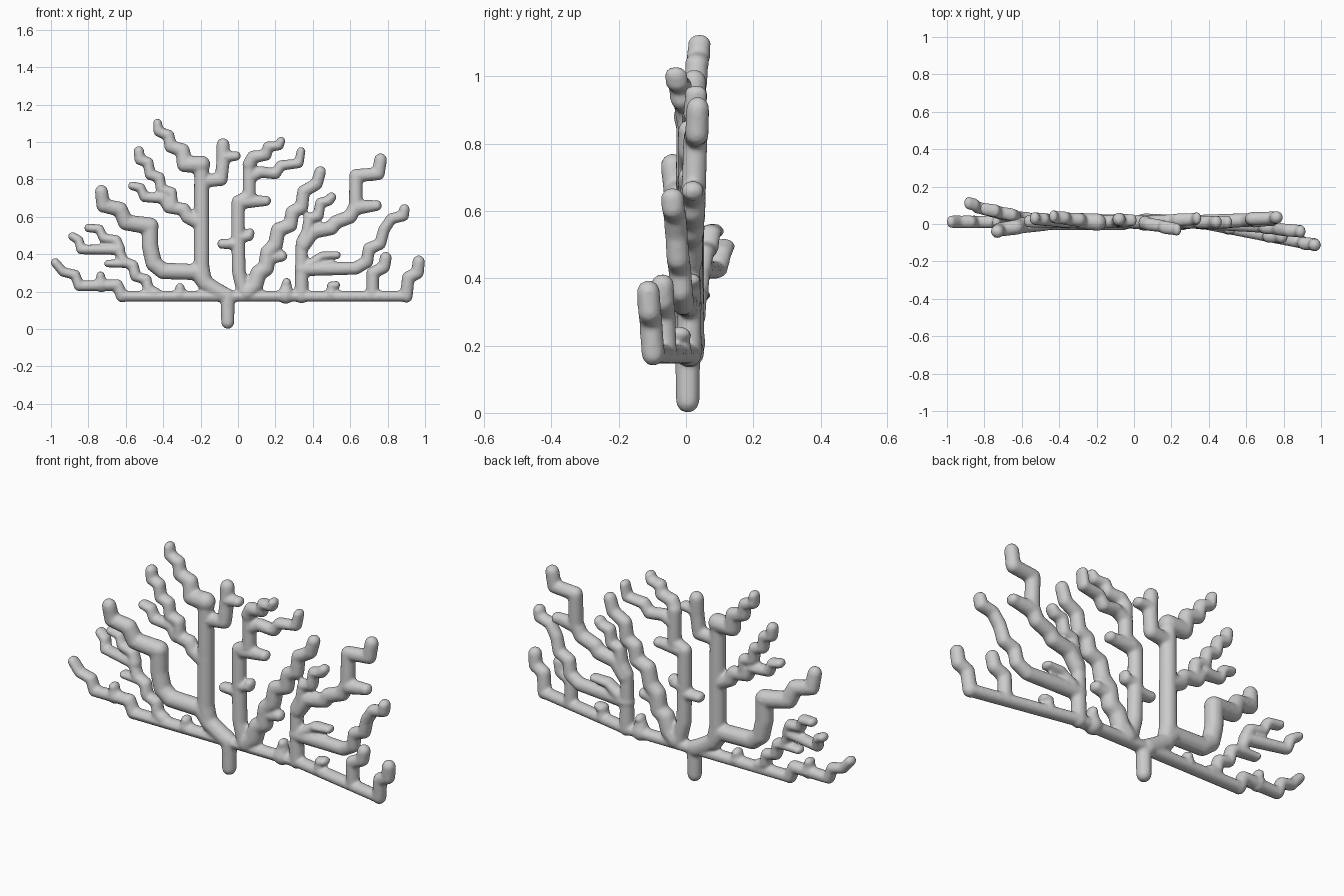
import bpy, bmesh
from mathutils import Vector, Matrix

bm = bmesh.new()
HALF_DEPTH = 0.035      # twigs stay this deep in y even when thin from the front


def y_stretch(r):
    return Matrix.Diagonal((1, max(1.0, HALF_DEPTH / r), 1, 1))


def branch(pts, r0, r1, y0=0.01, y1=0.01):
    """Rounded tube through (x, z) points, tapering r0-r1 and drifting y0-y1."""
    cum = [0.0]
    for a, b in zip(pts, pts[1:]):
        cum.append(cum[-1] + (Vector(b) - Vector(a)).length)
    t = [c / cum[-1] for c in cum]
    P = [Vector((x, y0 + (y1 - y0) * k, z)) for (x, z), k in zip(pts, t)]
    R = [r0 + (r1 - r0) * k + 0.002 for k in t]
    for p, r in zip(P, R):
        bmesh.ops.create_uvsphere(bm, u_segments=12, v_segments=8, radius=r,
                                  matrix=Matrix.Translation(p) @ y_stretch(r))
    for a, b, ra, rb in zip(P, P[1:], R, R[1:]):
        S = y_stretch((ra + rb) / 2)
        mid = (a + b) / 2
        d = S.inverted() @ (b - a)
        rot = d.to_track_quat('Z', 'Y').to_matrix().to_4x4()
        bmesh.ops.create_cone(bm, cap_ends=True, segments=12, radius1=ra, radius2=rb,
                              depth=d.length, matrix=Matrix.Translation(mid) @ S @ rot)


# foot and horizontal base arms (right arm bends forward)
branch([(-.055, .036), (-.055, .18)], .034, .036, .005, .005)
branch([(-.62, .175), (.35, .175)], .028, .028)
branch([(.35, .175), (.9, .175)], .028, .028, .01, -.098)

# left tall stem and its side branches
branch([(-.07, .18), (-.13, .215), (-.18, .25), (-.195, .33), (-.195, .6), (-.195, .87)],
       .042, .038)
branch([(-.195, .88), (-.285, .88), (-.295, .955), (-.36, .975), (-.37, 1.035),
        (-.425, 1.055), (-.43, 1.1)], .046, .023, .01, .04)
branch([(-.2, .565), (-.27, .60), (-.29, .64), (-.37, .65), (-.4, .7), (-.5, .705),
        (-.52, .755), (-.565, .765)], .038, .022, .01, .015)
branch([(-.35, .65), (-.355, .73), (-.41, .745), (-.42, .81), (-.47, .825), (-.48, .89),
        (-.525, .905), (-.53, .95)], .028, .027, .01, .03)
branch([(-.19, .79), (-.09, .8), (-.08, .9), (-.08, .985)], .034, .034, .01, .025)
branch([(-.07, .92), (-.01, .925)], .028, .024, .02, .02)

# left broad stepped branch
branch([(-.17, .24), (-.22, .305), (-.4, .31), (-.45, .35), (-.47, .44), (-.47, .54)],
       .042, .043)
branch([(-.47, .55), (-.6, .57), (-.63, .64), (-.72, .66), (-.73, .735)],
       .045, .034, .01, -.04)

# left end of base
branch([(-.62, .175), (-.645, .235), (-.85, .23), (-.87, .29), (-.935, .305),
        (-.977, .355)], .031, .023, .01, .012)
branch([(-.73, .23), (-.735, .285)], .032, .022)
branch([(-.31, .18), (-.31, .22)], .034, .024)

# low left twigs leaning back
branch([(-.44, .19), (-.48, .21), (-.49, .265), (-.55, .28), (-.56, .34), (-.6, .35),
        (-.695, .35)], .03, .019, .01, .04)
branch([(-.55, .29), (-.56, .34), (-.61, .36), (-.64, .425)], .028, .026, .02, .04)
branch([(-.64, .425), (-.84, .425), (-.85, .475), (-.885, .495)], .028, .022, .04, .112)
branch([(-.63, .425), (-.65, .475), (-.72, .485), (-.74, .535), (-.8, .54)],
       .027, .021, .04, .08)

# centre stem and its twigs
branch([(.03, .2), (.005, .3), (.0, .5), (.0, .68), (.06, .71), (.06, .88)], .036, .033)
branch([(.06, .88), (.08, .92), (.15, .93), (.16, .975), (.22, .98), (.23, 1.005)],
       .035, .022, .005, -.03)
branch([(.06, .81), (.12, .84), (.2, .83), (.23, .875), (.325, .885), (.337, .95)],
       .032, .022, .01, .03)
branch([(.02, .68), (.15, .685)], .037, .026)
branch([(.0, .455), (-.085, .455)], .028, .025)
branch([(.0, .49), (.06, .495), (.065, .515)], .028, .022)

# right of centre stepped branch
branch([(.05, .195), (.09, .235), (.11, .3), (.15, .325), (.16, .41), (.2, .45),
        (.215, .53), (.28, .555), (.29, .625), (.34, .65), (.35, .735), (.42, .775),
        (.44, .84)], .045, .03, .01, .01)
branch([(.16, .38), (.235, .39)], .036, .028)
branch([(.255, .18), (.26, .25)], .044, .022)

# right stem and its branches
branch([(.34, .175), (.34, .46), (.37, .52), (.38, .59), (.43, .605), (.44, .675),
        (.485, .685), (.5, .705)], .036, .025)
branch([(.35, .45), (.4, .52), (.5, .54), (.52, .57), (.6, .6), (.63, .66), (.63, .82),
        (.75, .83), (.762, .905)], .038, .033, .01, .035)
branch([(.64, .65), (.74, .66)], .038, .028, .02, .02)
branch([(.34, .32), (.63, .325), (.69, .36), (.7, .43), (.76, .455), (.78, .53),
        (.82, .59), (.885, .605), (.89, .64)], .037, .027, .01, -.04)
branch([(.38, .34), (.45, .39), (.53, .395)], .028, .019)

# front-leaning shoots at the right end
branch([(.5, .18), (.5, .23), (.525, .235)], .03, .02, -.02, -.02)
branch([(.72, .18), (.72, .3), (.78, .33), (.79, .38)], .033, .031, -.062, -.07)
branch([(.9, .175), (.91, .275), (.96, .3), (.966, .36)], .033, .032, -.098, -.112)

me = bpy.data.meshes.new("coral_fan")
bm.to_mesh(me)
bm.free()
coral = bpy.data.objects.new("coral_fan", me)
bpy.context.collection.objects.link(coral)

# fuse all tubes into one smooth skin
rm = coral.modifiers.new("fuse", 'REMESH')
rm.mode = 'VOXEL'
rm.voxel_size = 0.008
rm.use_smooth_shade = True
sm = coral.modifiers.new("soften", 'SMOOTH')
sm.factor = 0.5
sm.iterations = 5
